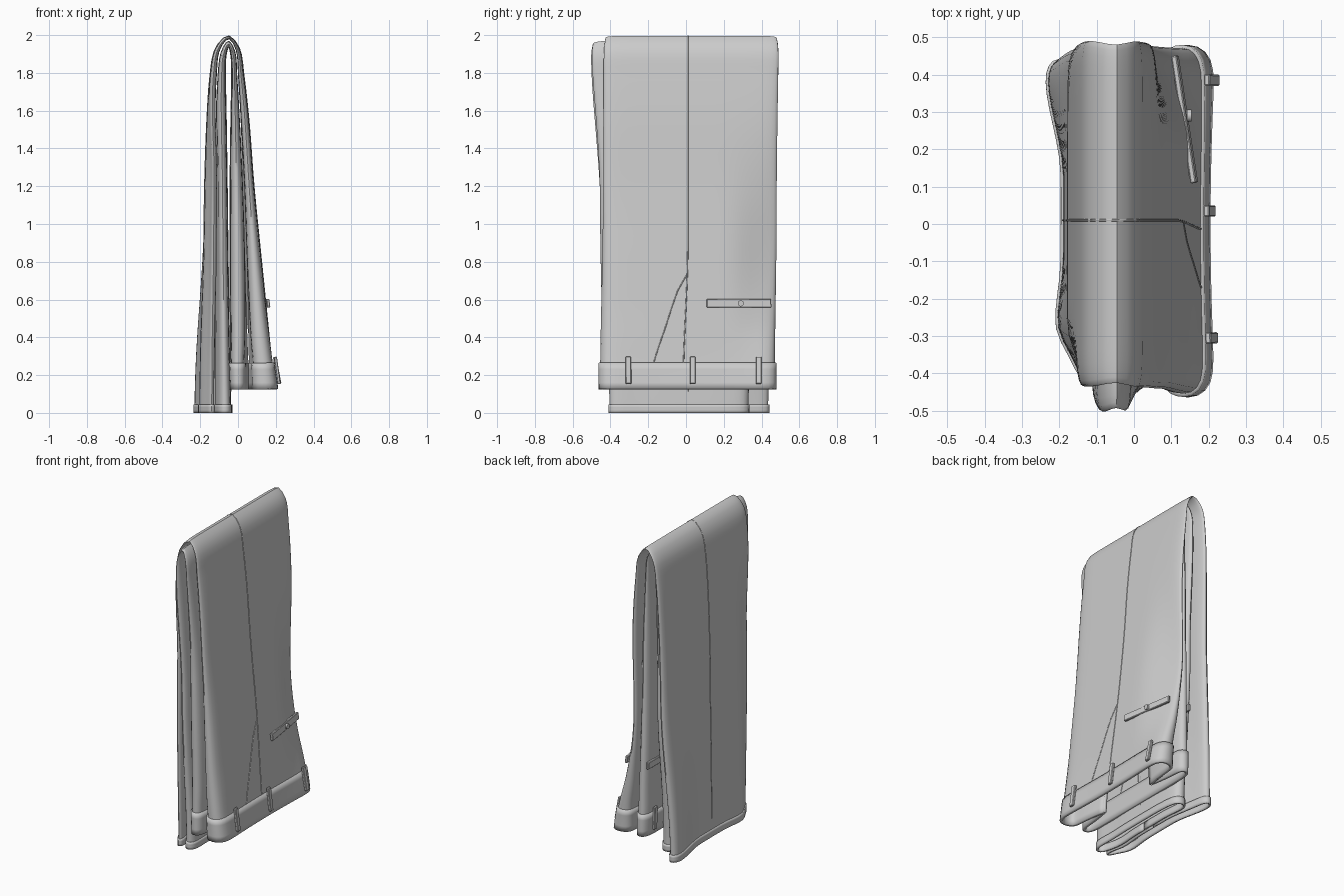
import bpy, math
from mathutils import Vector

if "Cube" in bpy.data.objects:
    bpy.data.objects.remove(bpy.data.objects["Cube"])

# Shared heights (hem -> fold -> waist) and x of the four cloth layers, outermost to innermost
Z = [0, .045, .4, .8, 1.2, 1.55, 1.8, 1.93, 1.997, 1.93, 1.8, 1.55, 1.2, .8, .4, .265, .125]
X = [[-.190, -.190, -.188, -.182, -.177, -.165, -.147, -.12, -.052, .008, .03, .058, .085, .125, .165, .178, .196],
     [-.135, -.135, -.132, -.126, -.124, -.122, -.112, -.098, -.05, -.01, 0, .015, .033, .048, .068, .08, .085],
     [-.112, -.112, -.114, -.115, -.117, -.118, -.108, -.092, -.05, -.013, -.004, .01, .026, .037, .037, .032, .03],
     [-.036, -.036, -.045, -.052, -.057, -.062, -.066, -.065, -.05, -.036, -.034, -.038, -.042, -.042, -.04, -.04, -.034]]
DROP = [0, .018, .026, .06]
# Front and back edges of each leg at hem, mid, fold, mid, waist
EDGE = [([-.40, -.43, -.435, -.44, -.455], [.435, .47, .49, .48, .47]),
        ([-.405, -.45, -.503, -.455, -.44], [.33, .40, .43, .45, .465])]
U = [0]
for k in range(1, len(Z)):
    U.append(U[-1] + math.hypot(X[0][k] - X[0][k-1], Z[k] - Z[k-1]))
L = U[-1]


def smooth(a):
    a = max(0, min(1, a))
    return a * a * (3 - 2 * a)


def layer(i, u):
    """Point (x, z) on layer i at path length u."""
    P = [Vector((x, z - DROP[i] * max(0, (z - 1.5) / .5))) for x, z in zip(X[i], Z)]
    n = len(P) - 1
    k = max(j for j in range(n) if U[j] <= u + 1e-9)

    def tan(j):
        a, b = max(0, j - 1), min(n, j + 1)
        return (P[b] - P[a]) / (U[b] - U[a])
    h = U[k+1] - U[k]
    t = (u - U[k]) / h
    return (P[k] * (2*t**3 - 3*t*t + 1) + tan(k) * h * (t**3 - 2*t*t + t)
            + P[k+1] * (3*t*t - 2*t**3) + tan(k+1) * h * (t**3 - t*t))


def edge(vals, u):
    f = min(3.9999, u / L * 4)
    k = int(f)
    corner = .01 * math.exp(-((u - U[8]) / .06) ** 2)    # slightly rounded corners at the fold
    return vals[k] + (vals[k+1] - vals[k]) * smooth(f - k) - math.copysign(corner, vals[2])


def wave(i, u, y):
    """Drape: flared hems, pinched side edges and a bowed waist."""
    f = smooth(1 - u / 1.1)
    w = -.045 * smooth((y - .12) / .3) - .015 * math.exp(-((y + .25) / .09) ** 2)
    bow = .012 * smooth((u - L * .88) / (L * .12)) * (min(abs(y), .42) / .42) ** 2 if i == 0 else 0
    pinch = -.065 * smooth((y - .2) / .28) * math.exp(-((u - U[13]) / .45) ** 2) * (1, .5, .25, 0)[i]
    tuck = .032 * smooth((-y - .27) / .13) * smooth((1.8 - u) / .6) * (1, .5, .3, 0)[i]
    return f * w * (1, .8, .6, .3)[i] + bow + pinch * smooth((L - u) / .35) + tuck


def section(leg, u):
    """Flattened tube cross-section, opening at the hip side that meets the other leg."""
    a, b = (0, 1) if leg == 0 else (3, 2)      # full layer, opening layer
    pa, pb = layer(a, u), layer(b, u)
    mid = (layer(1, u).x + layer(2, u).x) / 2
    y0, y1 = edge(EDGE[leg][0], u), edge(EDGE[leg][1], u)
    w = smooth((u - L * .74) / (L * .26))
    K = 12
    vs = [math.sin(math.pi / 2 * k / K) for k in range(K + 1)]
    seq = [(v, 1) for v in vs] + [(v, 0) for v in vs[-2:0:-1]]
    seq += [(-v, 0) for v in vs] + [(-v, 1) for v in vs[-2::-1]]
    pts = []
    for n, (v, op) in enumerate(seq):
        m = .5 * math.sqrt(max(0, 1 - abs(v) ** 14))
        r = .5 + (m if op else -m)
        p = pa.lerp(pb, r)
        s = 1 if n < len(seq) / 2 else -1
        x = p.x
        if op:
            g = .45 * w
            x += (mid - x) * w * (1 - abs(v)) ** 2
            v = s * (g + (1 - g) * abs(v))
        y = (y0 + y1) / 2 + v * (y1 - y0) / 2
        pts.append((x + wave(a, u, y) * (1 - r) + wave(b, u, y) * r, y, p.y))
    return pts


def finish(o):
    bpy.ops.object.select_all(action='DESELECT')
    o.select_set(True)
    bpy.context.view_layer.objects.active = o
    bpy.ops.object.shade_smooth_by_angle(angle=math.radians(40))


def tube(name, leg, ua, ub, n, thick=0):
    rows = [section(leg, ua + (ub - ua) * k / n) for k in range(n + 1)]
    c = len(rows[0])
    faces = [(r*c + k, r*c + k + 1, (r+1)*c + k + 1, (r+1)*c + k)
             for r in range(n) for k in range(c - 1)]
    me = bpy.data.meshes.new(name)
    me.from_pydata([p for r in rows for p in r], [], faces)
    o = bpy.data.objects.new(name, me)
    bpy.context.collection.objects.link(o)
    finish(o)
    if thick:
        s = o.modifiers.new("thickness", 'SOLIDIFY')
        s.thickness, s.offset = thick, 0
    return o


def at_height(i, z):
    """Path length on the waist half at height z."""
    lo, hi = U[8], L
    for _ in range(30):
        m = (lo + hi) / 2
        lo, hi = (m, hi) if layer(i, m).y > z else (lo, m)
    return lo


def cord(name, pts, r=.003):
    cu = bpy.data.curves.new(name, 'CURVE')
    cu.dimensions, cu.bevel_depth, cu.bevel_resolution = '3D', r, 1
    sp = cu.splines.new('POLY')
    sp.points.add(len(pts) - 1)
    for q, p in zip(sp.points, pts):
        q.co = (*p, 1)
    bpy.context.collection.objects.link(bpy.data.objects.new(name, cu))


def on_cloth(i, z, y):
    u = at_height(i, z)
    p = layer(i, u)
    return Vector((p.x + wave(i, u, y), y, p.y))


def patch(name, i, y, z, size, lift):
    """Bevelled slab following the waist half of a layer, turned to the cloth's slope."""
    a, b = on_cloth(i, z + size[2]/2, y), on_cloth(i, z - size[2]/2, y)
    e, f = on_cloth(i, z, y - size[1] * .45), on_cloth(i, z, y + size[1] * .45)
    side = 1 if i == 0 else -1
    bpy.ops.mesh.primitive_cube_add(size=1, location=((a + b + e + f) / 4) + Vector((side * lift, 0, 0)))
    o = bpy.context.object
    o.name = name
    o.scale = size
    o.rotation_euler = (0, math.atan2(a.x - b.x, a.z - b.z), -math.atan2(f.x - e.x, f.y - e.y))
    bpy.ops.object.transform_apply(location=False, rotation=False)
    bv = o.modifiers.new("bevel", 'BEVEL')
    bv.width, bv.segments = min(size) * .2, 1


for leg, label in enumerate(("outer", "inner")):
    # Leg cloth, hem and waistband
    tube(label + "_leg", leg, 0, L, 110)
    tube(label + "_hem", leg, 0, U[1], 3, .012)
    tube(label + "_waistband", leg, U[15], U[16], 4, .018)
    i = 0 if leg == 0 else 3
    side = 1 if i == 0 else -1
    # Side seam
    seam = []
    for k in range(91):
        u = U[15] * (.03 + .97 * k / 90)
        p = layer(i, u)
        y = .01 - .025 * smooth((u - L * .8) / (L * .2))
        seam.append((p.x + wave(i, u, y), y, p.y))
    cord(label + "_side_seam", seam)
    # Slanted front pocket
    path = [(.003, .73), (-.02, .69), (-.045, .645), (-.075, .56), (-.11, .45), (-.145, .35), (-.17, .27)]
    cord(label + "_front_pocket", [on_cloth(i, z, y) for y, z in path])
    # Back pocket welt with button
    patch(label + "_back_pocket", i, .28, .58, (.016, .345, .045), .005 if i == 0 else .002)
    bpy.ops.mesh.primitive_cylinder_add(vertices=16, radius=.016, depth=.012, rotation=(0, math.pi/2, 0),
                                        location=on_cloth(i, .58, .29) + Vector((side * .013, 0, 0)))
    bpy.context.object.name = label + "_pocket_button"
    finish(bpy.context.object)
    # Belt loops
    for n, y in enumerate((-.305, .035, .385)):
        patch(f"{label}_belt_loop_{n+1}", i, y, .225, (.016, .03, .145), .019 if i == 0 else .012)
